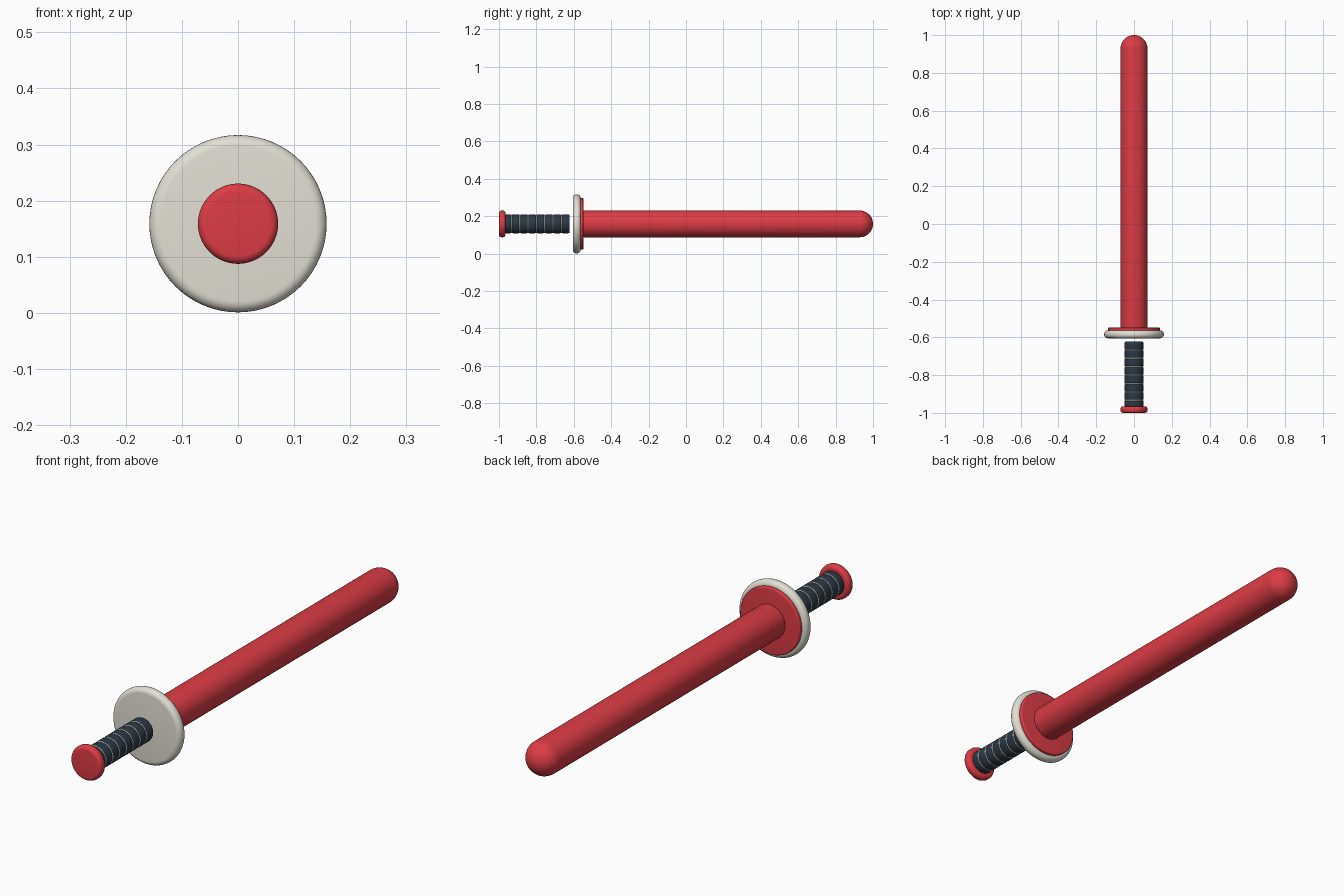
import bpy, bmesh, math
from mathutils import Vector, Matrix

if "Cube" in bpy.data.objects:
    bpy.data.objects.remove(bpy.data.objects["Cube"])

AXIS_Z = 0.159


def material(name, rgb):
    m = bpy.data.materials.new(name)
    m.diffuse_color = (*rgb, 1)
    m.use_nodes = True
    m.node_tree.nodes["Principled BSDF"].inputs["Base Color"].default_value = m.diffuse_color
    return m


RED = material("red foam", (0.72, 0.045, 0.06))
CREAM = material("cream", (0.76, 0.74, 0.66))
DARK = material("dark grip", (0.025, 0.04, 0.06))


def lathe(name, profile, mat, segs=64):
    """Revolve a (radius, y) profile round the sword's long axis."""
    bm = bmesh.new()
    vs = [bm.verts.new((r, y, 0)) for r, y in profile]
    edges = [bm.edges.new(p) for p in zip(vs, vs[1:])]
    bmesh.ops.spin(bm, geom=vs + edges, cent=(0, 0, 0), axis=(0, 1, 0),
                   angle=math.tau, steps=segs, use_duplicate=False)
    bmesh.ops.remove_doubles(bm, verts=bm.verts, dist=1e-5)
    bmesh.ops.recalc_face_normals(bm, faces=bm.faces)
    me = bpy.data.meshes.new(name)
    bm.to_mesh(me)
    bm.free()
    ob = bpy.data.objects.new(name, me)
    ob.location.z = AXIS_Z
    bpy.context.collection.objects.link(ob)
    me.materials.append(mat)
    bpy.ops.object.select_all(action='DESELECT')
    ob.select_set(True)
    bpy.context.view_layer.objects.active = ob
    bpy.ops.object.shade_smooth_by_angle(angle=math.radians(35))
    return ob


def disc(y0, y1, r, b, n=6):
    """Profile of a solid disc with both rims rounded by b."""
    pts = [(0, y0)]
    for yc, start in ((y0 + b, -90), (y1 - b, 0)):
        for i in range(n + 1):
            a = math.radians(start + 90 * i / n)
            pts.append((r - b + b * math.cos(a), yc + b * math.sin(a)))
    return pts + [(0, y1)]


# blade shaft and its domed tip
R = 0.0715
lathe("blade", disc(-0.555, 0.935, R, 0.01), RED)
lathe("blade_tip", [(R * math.cos(i * math.pi / 24), 0.9285 + R * math.sin(i * math.pi / 24))
                    for i in range(-12, 13)], RED)

# round guard with a pad on the blade side
lathe("guard", disc(-0.605, -0.563, 0.158, 0.0195), CREAM)
lathe("guard_pad", disc(-0.57, -0.549, 0.138, 0.005), RED)

# grip: padded dark segments separated by thin cream bands
PITCH, TOP = 0.0445, -0.622
for i in range(8):
    y1 = TOP - PITCH * i
    y0 = max(y1 - PITCH, -0.97)
    lathe(f"grip_segment_{i + 1}", disc(y0, y1, 0.05, 0.008, 4), DARK)
    if i:
        lathe(f"grip_band_{i}", disc(y1 - 0.0035, y1 + 0.0035, 0.049, 0.002, 3), CREAM)

# end cap
lathe("pommel", disc(-1.0, -0.965, R, 0.014), RED)
